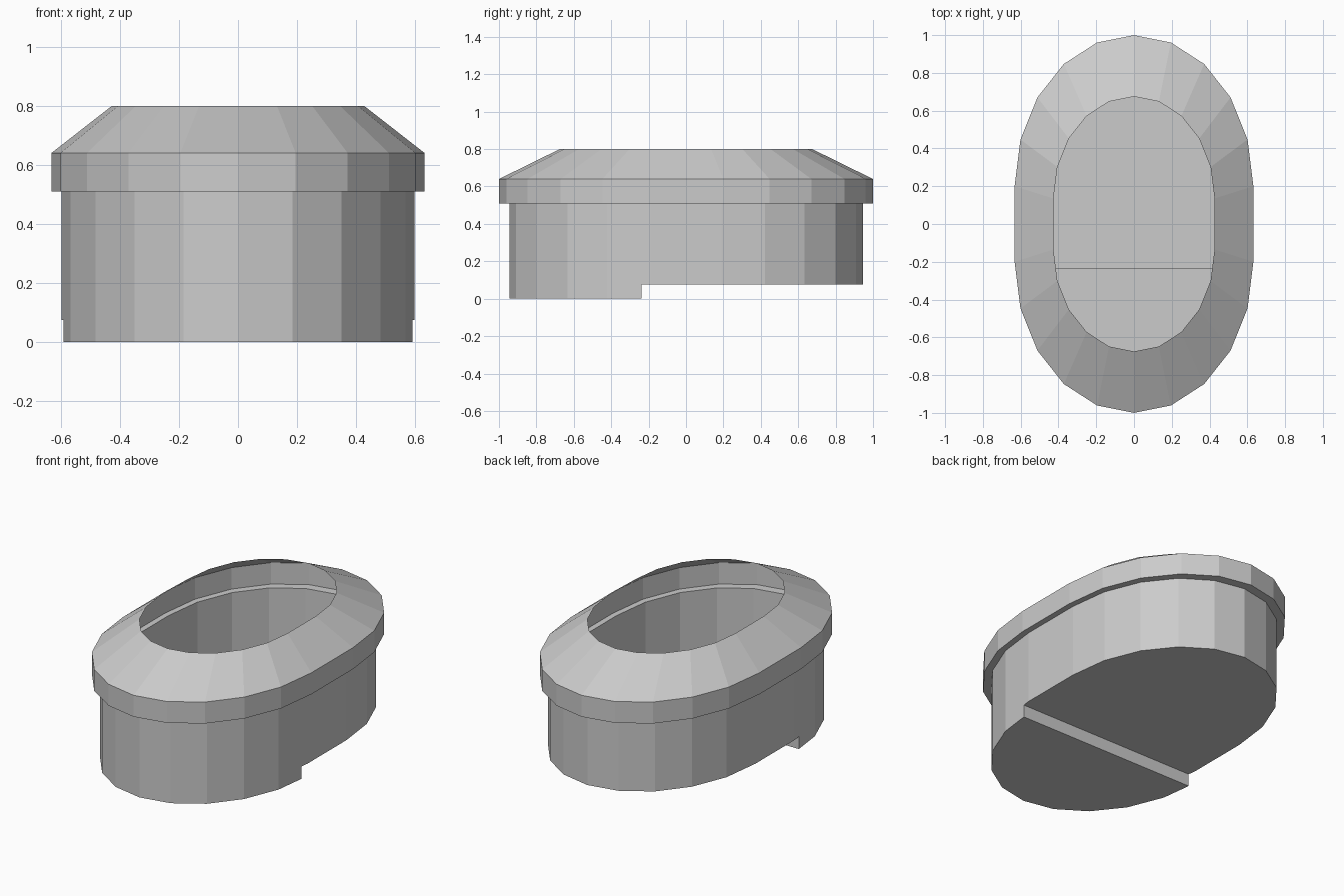
import bpy, math

if "Cube" in bpy.data.objects:
    bpy.data.objects.remove(bpy.data.objects["Cube"])

STEP_Y = -0.237      # where the floor drops
FLOOR_Z = 0.075      # raised part of the floor


def outline(s):
    """Stretched 22-sided oval: two half ellipses joined by short straight sides."""
    pts = []
    for side in (1, -1):
        for i in range(11):
            a = math.radians(18 * i)
            c = math.cos(a) * side
            pts.append((0.632 * s * c, side * s * (0.2 + 0.8 * math.sin(a))))
    return pts


def make(name, verts, faces):
    me = bpy.data.meshes.new(name)
    me.from_pydata(verts, [], faces)
    me.update()
    ob = bpy.data.objects.new(name, me)
    bpy.context.collection.objects.link(ob)
    return ob


def loft(name, rings):
    """Skin a stack of closed (points, z) rings without caps."""
    n = len(rings[0][0])
    verts = [(x, y, z) for pts, z in rings for x, y in pts]
    faces = [(r * n + i, r * n + (i + 1) % n, (r + 1) * n + (i + 1) % n, (r + 1) * n + i)
             for r in range(len(rings) - 1) for i in range(n)]
    return make(name, verts, faces)


def clip(pts, y0, sign):
    """Keep the part of a polygon on one side of the line y = y0."""
    out = []
    for i, (x1, y1) in enumerate(pts):
        x2, y2 = pts[(i + 1) % len(pts)]
        if (y1 - y0) * sign >= 0:
            out.append((x1, y1))
        if (y1 - y0) * (y2 - y0) < 0:
            t = (y0 - y1) / (y2 - y1)
            out.append((x1 + t * (x2 - x1), y0))
    return out


def panel(name, pts, z):
    return make(name, [(x, y, z) for x, y in pts], [tuple(reversed(range(len(pts))))])


def arc(a0, a1, n=8):
    return [(0.352 * math.cos(math.radians(a0 + (a1 - a0) * i / n)),
             0.09 + 0.345 * math.sin(math.radians(a0 + (a1 - a0) * i / n))) for i in range(n + 1)]


# Open thin shell: straight wall, overhanging collar, sloping shoulder
body = outline(0.945)
loft("shell", [(body, FLOOR_Z), (body, 0.51), (outline(1.0), 0.51),
               (outline(1.0), 0.64), (outline(0.675), 0.80)])

# Two-level floor with the sunken front part
front = clip(body, STEP_Y, -1)
loft("front_well_wall", [(front, 0.0), (front, FLOOR_Z)])
panel("front_floor", front, 0.0)
panel("rear_floor", clip(body, STEP_Y, 1), FLOOR_Z)

# Flush panels let into the raised floor
z = FLOOR_Z - 0.001
for name, x0, x1 in (("left_panel", -0.355, -0.085), ("right_panel", 0.08, 0.352)):
    panel(name, [(x0, -0.065), (x1, -0.065), (x1, 0.07), (x0, 0.07)], z)
panel("left_dome_panel", arc(55, 180) + [(-0.01, 0.09)], z)
panel("right_dome_panel", arc(0, 52, 5) + [(0.02, 0.09)], z)
panel("rear_panel", [(-0.265, 0.43), (0.08, 0.477), (0.37, 0.30), (0.39, 0.37), (0.35, 0.53),
                     (0.24, 0.68), (0.08, 0.75), (-0.08, 0.73), (-0.2, 0.66), (-0.25, 0.57)], z)
